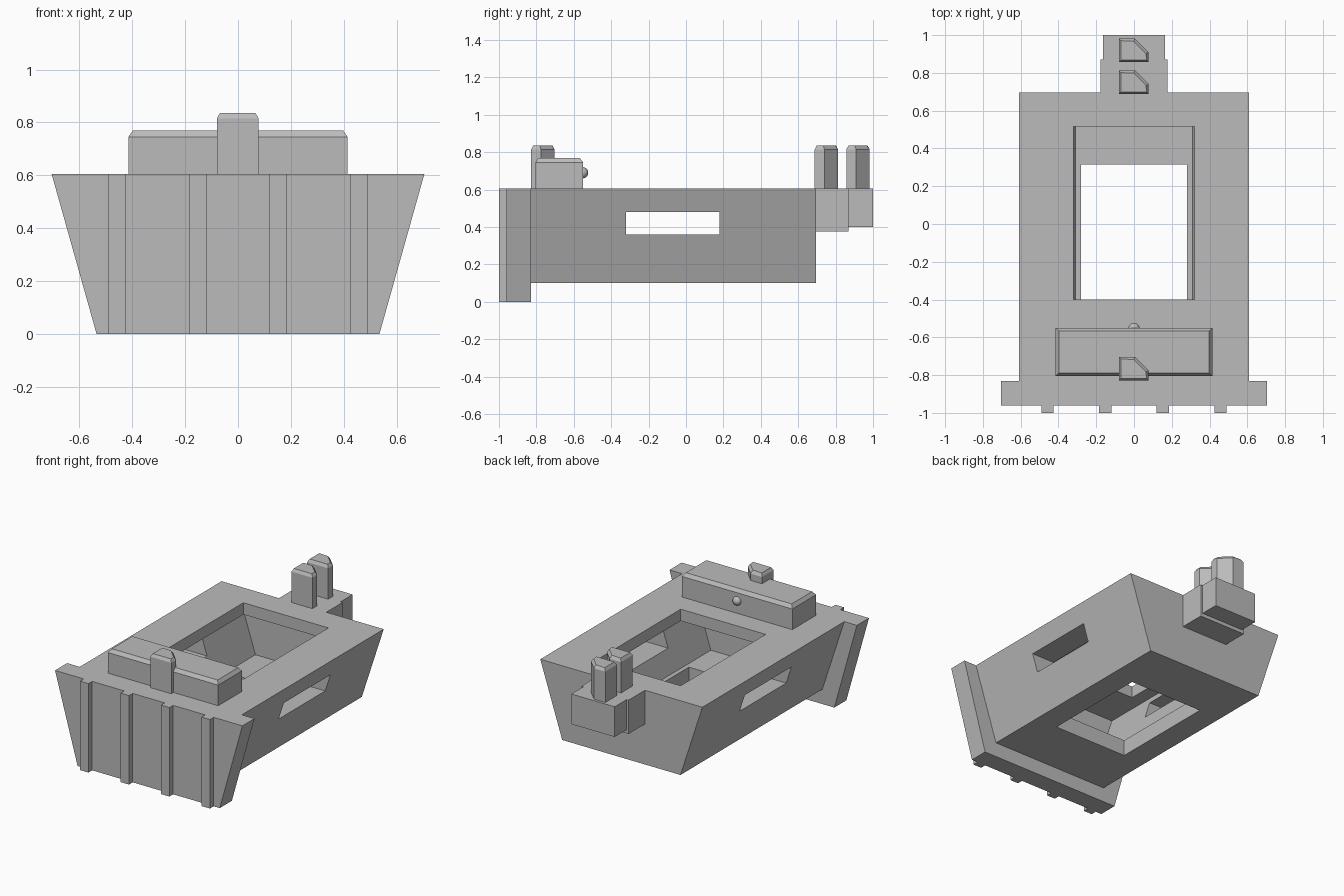
import bpy
import bmesh
from mathutils import Vector

cube = bpy.data.objects.get("Cube")
if cube:
    bpy.data.objects.remove(cube, do_unlink=True)

grey = bpy.data.materials.new("plain grey")
grey.use_nodes = True
grey.diffuse_color = (0.5, 0.5, 0.5, 1)
grey.node_tree.nodes["Principled BSDF"].inputs["Base Color"].default_value = (0.5, 0.5, 0.5, 1)


def prism(name, outline, push, cap=None):
    """Extrude an outline of 3D points along push; cap = (inset, rise) adds a chamfered top."""
    bm = bmesh.new()
    base = bm.faces.new([bm.verts.new(p) for p in outline])
    new = bmesh.ops.extrude_face_region(bm, geom=[base], use_keep_orig=True)["geom"]
    bmesh.ops.translate(bm, vec=Vector(push), verts=[g for g in new if isinstance(g, bmesh.types.BMVert)])
    bmesh.ops.recalc_face_normals(bm, faces=bm.faces)
    if cap:
        top = max(bm.faces, key=lambda f: f.calc_center_median().z)
        bmesh.ops.inset_region(bm, faces=[top], thickness=cap[0])
        bmesh.ops.translate(bm, vec=(0, 0, cap[1]), verts=top.verts)
    mesh = bpy.data.meshes.new(name)
    bm.to_mesh(mesh)
    bm.free()
    mesh.materials.append(grey)
    obj = bpy.data.objects.new(name, mesh)
    bpy.context.collection.objects.link(obj)
    return obj


def box(name, x, y, z, cap=None):
    outline = [(x[0], y[0], z[0]), (x[1], y[0], z[0]), (x[1], y[1], z[0]), (x[0], y[1], z[0])]
    return prism(name, outline, (0, 0, z[1] - z[0]), cap)


def trough(name, low, high, y, z):
    """Block with leaning sides: half-widths low and high at the heights z."""
    outline = [(-low, y[0], z[0]), (low, y[0], z[0]), (high, y[0], z[1]), (-high, y[0], z[1])]
    return prism(name, outline, (0, y[1] - y[0], 0))


def cut(target, cutter):
    cutter.hide_render = True
    mod = target.modifiers.new(cutter.name, 'BOOLEAN')
    mod.operation = 'DIFFERENCE'
    mod.solver = 'EXACT'
    mod.object = cutter
    bpy.context.view_layer.update()
    mesh = bpy.data.meshes.new_from_object(target.evaluated_get(bpy.context.evaluated_depsgraph_get()))
    target.modifiers.clear()
    target.data = mesh
    bpy.data.objects.remove(cutter, do_unlink=True)


TOP = 0.605

# Hollow hull with a deck opening, floor opening and side slots
hull = trough("hull", 0.445, 0.61, (-0.83, 0.695), (0.1, TOP))
cut(hull, trough("cavity", 0.31, 0.413, (-0.71, 0.63), (0.21, 0.525)))
cut(hull, box("deck_opening", (-0.32, 0.32), (-0.4, 0.515), (0.45, 0.7)))
cut(hull, box("floor_opening", (-0.28, 0.28), (-0.43, 0.315), (0, 0.3)))
cut(hull, box("side_slots", (-1, 1), (-0.32, 0.18), (0.36, 0.48)))

# Front plate with vertical ribs
trough("front_plate", 0.535, 0.705, (-0.96, -0.83), (0, TOP))
for i, x in enumerate((-0.457, -0.152, 0.152, 0.457)):
    box(f"front_rib_{i + 1}", (x - 0.032, x + 0.032), (-1, -0.96), (0, TOP))

# Stepped rear bracket
box("rear_bracket", (-0.178, 0.178), (0.695, 0.87), (0.375, TOP))
box("rear_bracket_end", (-0.163, 0.163), (0.87, 1), (0.4, TOP))

# Raised housing with a round knob
box("front_housing", (-0.415, 0.415), (-0.805, -0.55), (TOP, 0.745), (0.024, 0.024))
bpy.ops.mesh.primitive_uv_sphere_add(segments=20, ring_count=12, radius=0.03, location=(0, -0.553, 0.69))
knob = bpy.context.object
knob.name = "housing_knob"
knob.data.materials.append(grey)
bpy.ops.object.shade_smooth()

# Sight posts with one clipped corner
for name, y in (("front_post", -0.828), ("rear_post", 0.688), ("rear_end_post", 0.857)):
    outline = [(-0.08, y), (0.078, y), (0.078, y + 0.052), (0.005, y + 0.125), (-0.08, y + 0.125)]
    prism(name, [(px, py, TOP) for px, py in outline], (0, 0, 0.21), (0.016, 0.02))
